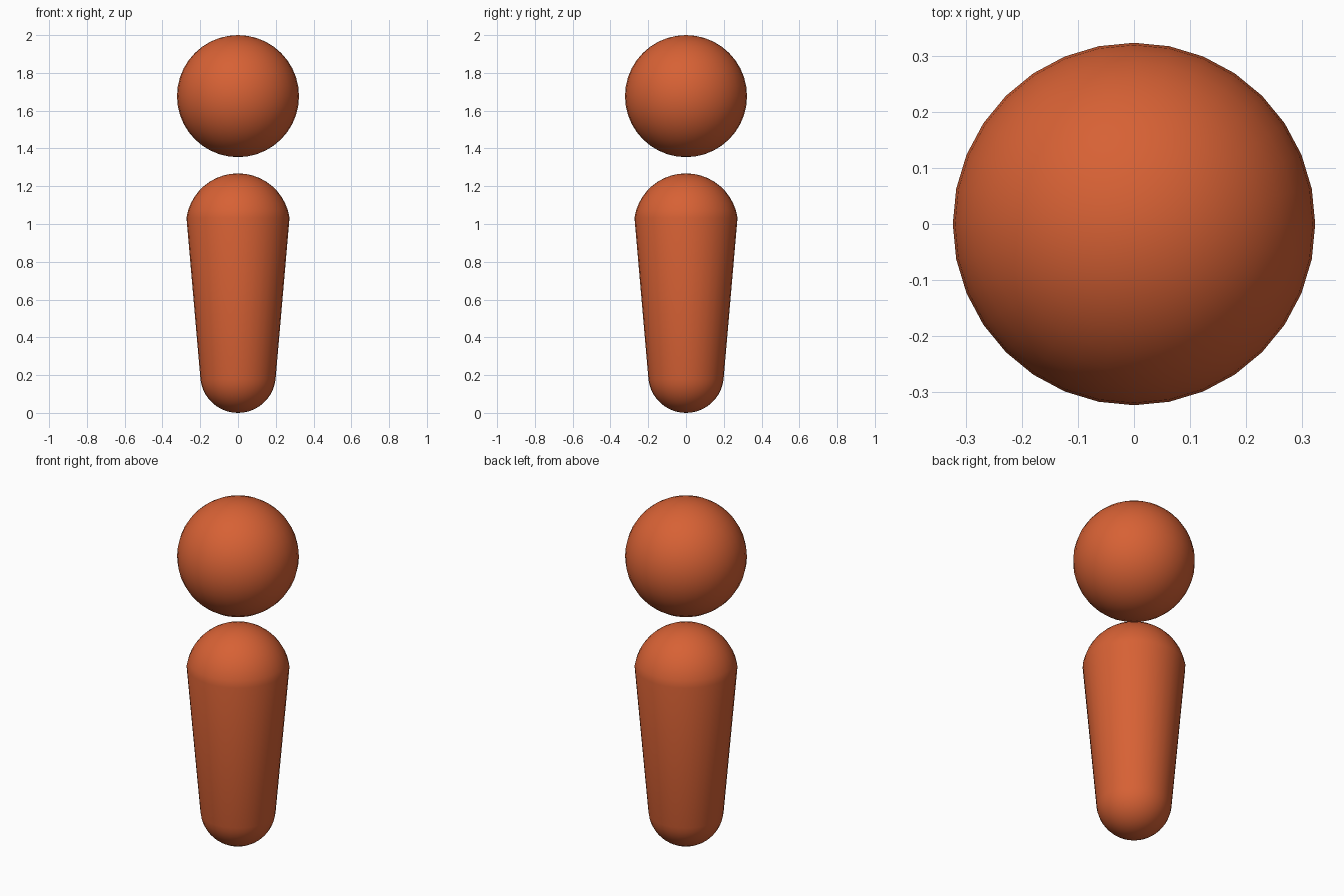
import bpy, bmesh
from math import sin, cos, pi, asin

if "Cube" in bpy.data.objects:
    bpy.data.objects.remove(bpy.data.objects["Cube"])

SEGMENTS = 32

mat = bpy.data.materials.new("orange_red")
mat.diffuse_color = (0.68, 0.12, 0.035, 1)
mat.use_nodes = True
mat.node_tree.nodes["Principled BSDF"].inputs["Base Color"].default_value = mat.diffuse_color


def lathe(name, profile):
    """Revolve (radius, z) points around z; both ends lie on the axis."""
    bm = bmesh.new()
    verts = [bm.verts.new((r, 0, z)) for r, z in profile]
    edges = [bm.edges.new(pair) for pair in zip(verts, verts[1:])]
    bmesh.ops.spin(bm, geom=verts + edges, cent=(0, 0, 0), axis=(0, 0, 1),
                   angle=2 * pi, steps=SEGMENTS, use_merge=True)
    bmesh.ops.remove_doubles(bm, verts=bm.verts, dist=1e-4)
    bmesh.ops.recalc_face_normals(bm, faces=bm.faces)
    mesh = bpy.data.meshes.new(name)
    bm.to_mesh(mesh)
    bm.free()
    mesh.materials.append(mat)
    mesh.shade_smooth()
    obj = bpy.data.objects.new(name, mesh)
    bpy.context.collection.objects.link(obj)
    return obj


def arc(radius, z, start, end, steps):
    """Points on a circle centred on the axis, by elevation angle."""
    angles = [start + (end - start) * i / steps for i in range(steps + 1)]
    return [(radius * cos(a), z + radius * sin(a)) for a in angles]


# Round head floating above the body
lathe("head", arc(0.323, 1.677, -pi / 2, pi / 2, 20))

# Tapered body: rounded foot, straight flank, domed shoulder
foot = arc(0.20, 0.20, -pi / 2, asin(-0.1), 10)
shoulder = arc(0.276, 0.992, asin(0.15), pi / 2, 10)
lathe("body", foot + shoulder)
